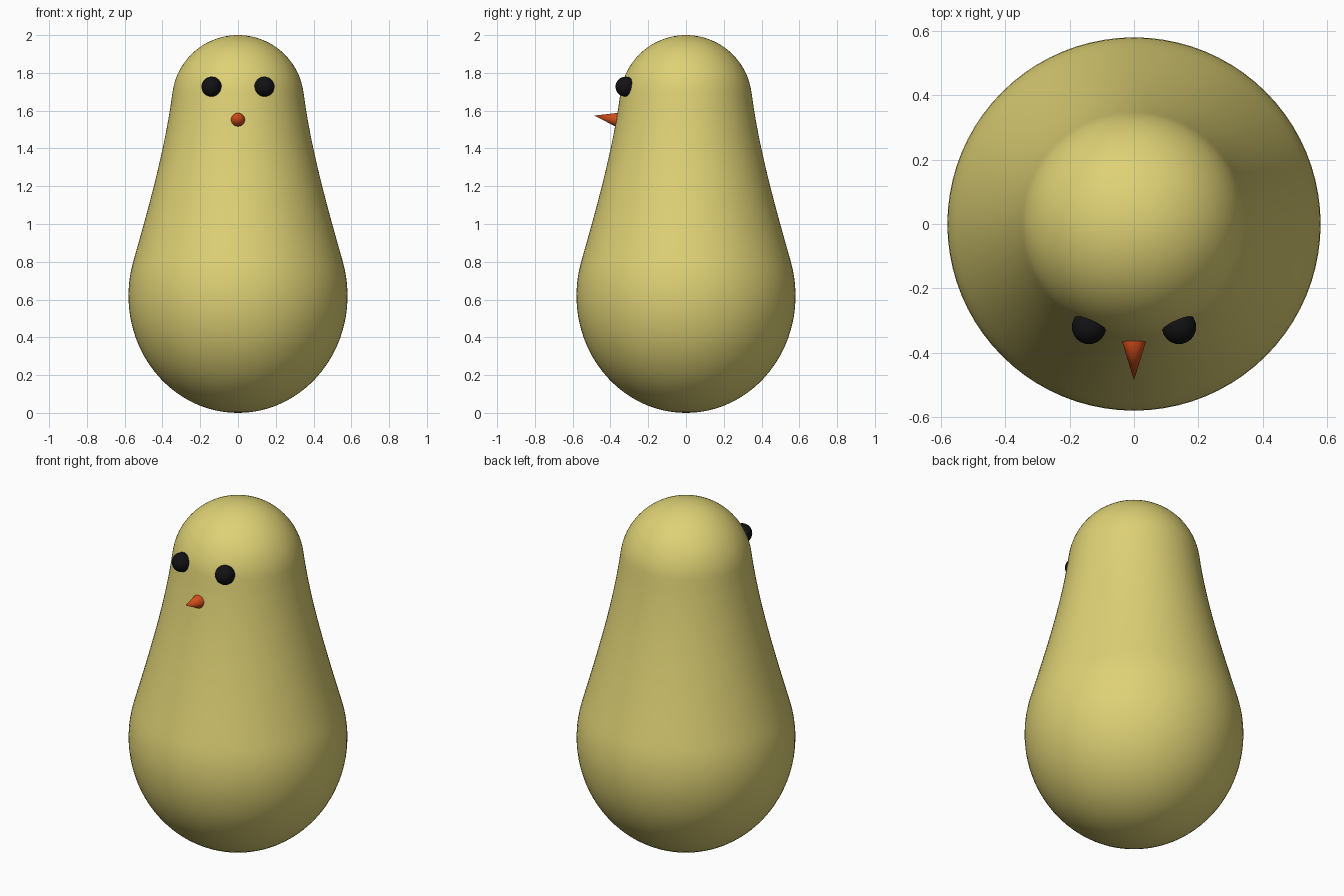
import bpy, bmesh, math
from mathutils import Vector

if "Cube" in bpy.data.objects:
    bpy.data.objects.remove(bpy.data.objects["Cube"], do_unlink=True)


def material(name, color):
    m = bpy.data.materials.new(name)
    m.use_nodes = True
    m.diffuse_color = color
    bsdf = m.node_tree.nodes["Principled BSDF"]
    bsdf.inputs["Base Color"].default_value = color
    bsdf.inputs["Roughness"].default_value = 0.8
    return m


def add_object(name, bm, mat):
    mesh = bpy.data.meshes.new(name)
    bmesh.ops.recalc_face_normals(bm, faces=bm.faces)
    bm.to_mesh(mesh)
    bm.free()
    mesh.materials.append(mat)
    ob = bpy.data.objects.new(name, mesh)
    bpy.context.collection.objects.link(ob)
    bpy.ops.object.select_all(action="DESELECT")
    ob.select_set(True)
    bpy.context.view_layer.objects.active = ob
    bpy.ops.object.shade_smooth_by_angle(angle=math.radians(40))
    return ob


yellow = material("soft yellow", (0.73, 0.64, 0.18, 1))
black = material("eye black", (0.006, 0.006, 0.007, 1))
orange = material("beak orange", (0.65, 0.075, 0.01, 1))

# Body profile: rounded belly, gently concave neck, round head
BELLY_Z, BELLY_R = 0.62, 0.58
HEAD_R = 0.35
HEAD_Z = 2 - HEAD_R


def belly(t):
    return BELLY_R * math.cos(t), BELLY_Z + BELLY_Z * math.sin(t)


def head(t):
    return HEAD_R * math.cos(t), HEAD_Z + HEAD_R * math.sin(t)


belly_end, head_start = 0.295, 0.13
r0, z0 = belly(belly_end)
r1, z1 = head(head_start)
s0 = -BELLY_R / BELLY_Z * math.tan(belly_end)
s1 = -math.tan(head_start)


def neck(u):
    h = z1 - z0
    r = ((2*u**3 - 3*u**2 + 1) * r0 + (u**3 - 2*u**2 + u) * h * s0
         + (3*u**2 - 2*u**3) * r1 + (u**3 - u**2) * h * s1)
    return r, z0 + u * h


def steps(a, b, n):
    return [a + (b - a) * i / n for i in range(n + 1)]


quarter = math.pi / 2
profile = [belly(t) for t in steps(-quarter, belly_end, 28)]
profile += [neck(u) for u in steps(0, 1, 16)[1:-1]]
profile += [head(t) for t in steps(head_start, quarter, 20)]

bm = bmesh.new()
verts = [bm.verts.new((r, 0, z)) for r, z in profile]
edges = [bm.edges.new(pair) for pair in zip(verts, verts[1:])]
bmesh.ops.spin(bm, geom=verts + edges, cent=(0, 0, 0), axis=(0, 0, 1),
               angle=math.tau, steps=80, use_duplicate=False)
bmesh.ops.remove_doubles(bm, verts=bm.verts, dist=0.0001)
add_object("body", bm, yellow)

# Eyes, half sunk into the head
for side, x in (("left", 0.14), ("right", -0.14)):
    bm = bmesh.new()
    bmesh.ops.create_uvsphere(bm, u_segments=32, v_segments=16, radius=0.053)
    bmesh.ops.translate(bm, verts=bm.verts, vec=(x, -0.32, 1.727))
    add_object(side + "_eye", bm, black)

# Beak cone, tilted slightly upward
base, tip = Vector((0, -0.366, 1.552)), Vector((0, -0.485, 1.574))
axis = tip - base
bm = bmesh.new()
bmesh.ops.create_cone(bm, cap_ends=True, segments=32, radius1=0.037,
                      radius2=0, depth=axis.length)
bmesh.ops.rotate(bm, verts=bm.verts, cent=(0, 0, 0),
                 matrix=axis.to_track_quat("Z", "Y").to_matrix())
bmesh.ops.translate(bm, verts=bm.verts, vec=(base + tip) / 2)
add_object("beak", bm, orange)
